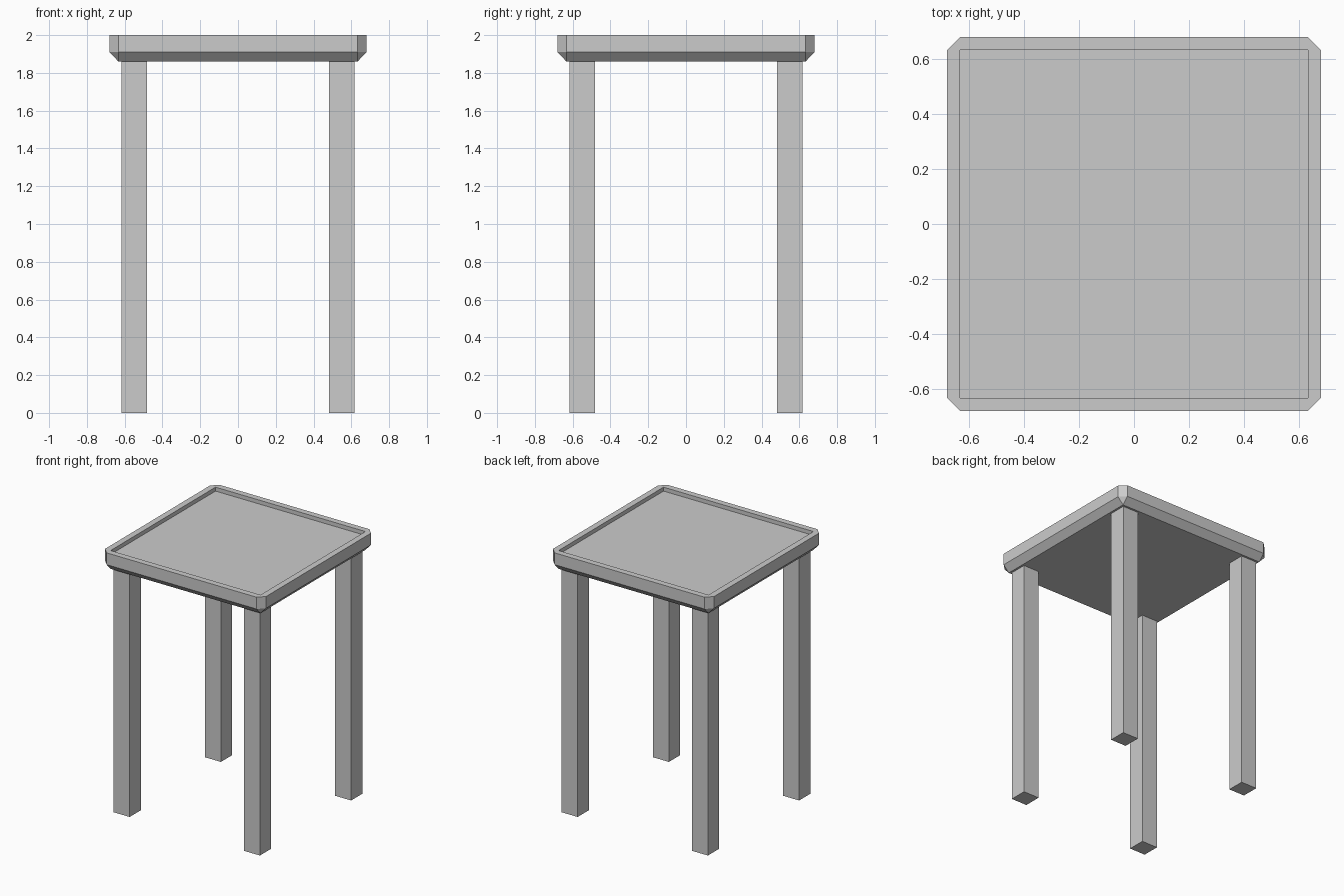
import bpy
import bmesh

cube = bpy.data.objects.get("Cube")
if cube:
    bpy.data.objects.remove(cube, do_unlink=True)

grey = bpy.data.materials.new("light_grey")
grey.use_nodes = True
tone = (0.6, 0.6, 0.6, 1.0)
grey.diffuse_color = tone
grey.node_tree.nodes["Principled BSDF"].inputs["Base Color"].default_value = tone

SEAT_HALF = 0.68
INNER = 0.633      # half width of the recess and of the underside
SEAT_BOTTOM, SEAT_EDGE, SEAT_TOP = 1.86, 1.91, 2.0
RECESS = 0.03
LEG_HALF, LEG_CENTRE = 0.0675, 0.55


def add_object(name, bm):
    bmesh.ops.recalc_face_normals(bm, faces=bm.faces)
    mesh = bpy.data.meshes.new(name)
    bm.to_mesh(mesh)
    bm.free()
    mesh.materials.append(grey)
    obj = bpy.data.objects.new(name, mesh)
    bpy.context.collection.objects.link(obj)
    return obj


def ring(bm, half, z, cut=None):
    """Square loop with two vertices per corner, cut off when asked."""
    c = half if cut is None else cut
    pts = []
    x, y = half, -c
    u, v = half, c
    for _ in range(4):
        pts += [(x, y), (u, v)]
        x, y, u, v = -y, x, -v, u
    return [bm.verts.new((px, py, z)) for px, py in pts]


# Seat: chamfered underside, cut corners, raised rim around a shallow recess
bm = bmesh.new()
loops = [
    ring(bm, INNER, SEAT_BOTTOM),
    ring(bm, SEAT_HALF, SEAT_EDGE, INNER),
    ring(bm, SEAT_HALF, SEAT_TOP, INNER),
    ring(bm, INNER, SEAT_TOP),
    ring(bm, INNER, SEAT_TOP - RECESS),
]
for low, high in zip(loops, loops[1:]):
    for i in range(8):
        j = (i + 1) % 8
        bm.faces.new((low[i], low[j], high[j], high[i]))
bm.faces.new(loops[0])
bm.faces.new(loops[-1])
bmesh.ops.remove_doubles(bm, verts=bm.verts, dist=0.0001)
bmesh.ops.dissolve_degenerate(bm, edges=bm.edges, dist=0.0001)
add_object("seat", bm)

# Four straight square legs
for side, sx in (("left", 1), ("right", -1)):
    for end, sy in (("front", -1), ("back", 1)):
        bm = bmesh.new()
        bmesh.ops.create_cube(bm, size=1)
        bmesh.ops.scale(bm, verts=bm.verts,
                        vec=(2 * LEG_HALF, 2 * LEG_HALF, SEAT_BOTTOM))
        bmesh.ops.translate(bm, verts=bm.verts,
                            vec=(sx * LEG_CENTRE, sy * LEG_CENTRE, SEAT_BOTTOM / 2))
        add_object(f"{end}_{side}_leg", bm)
